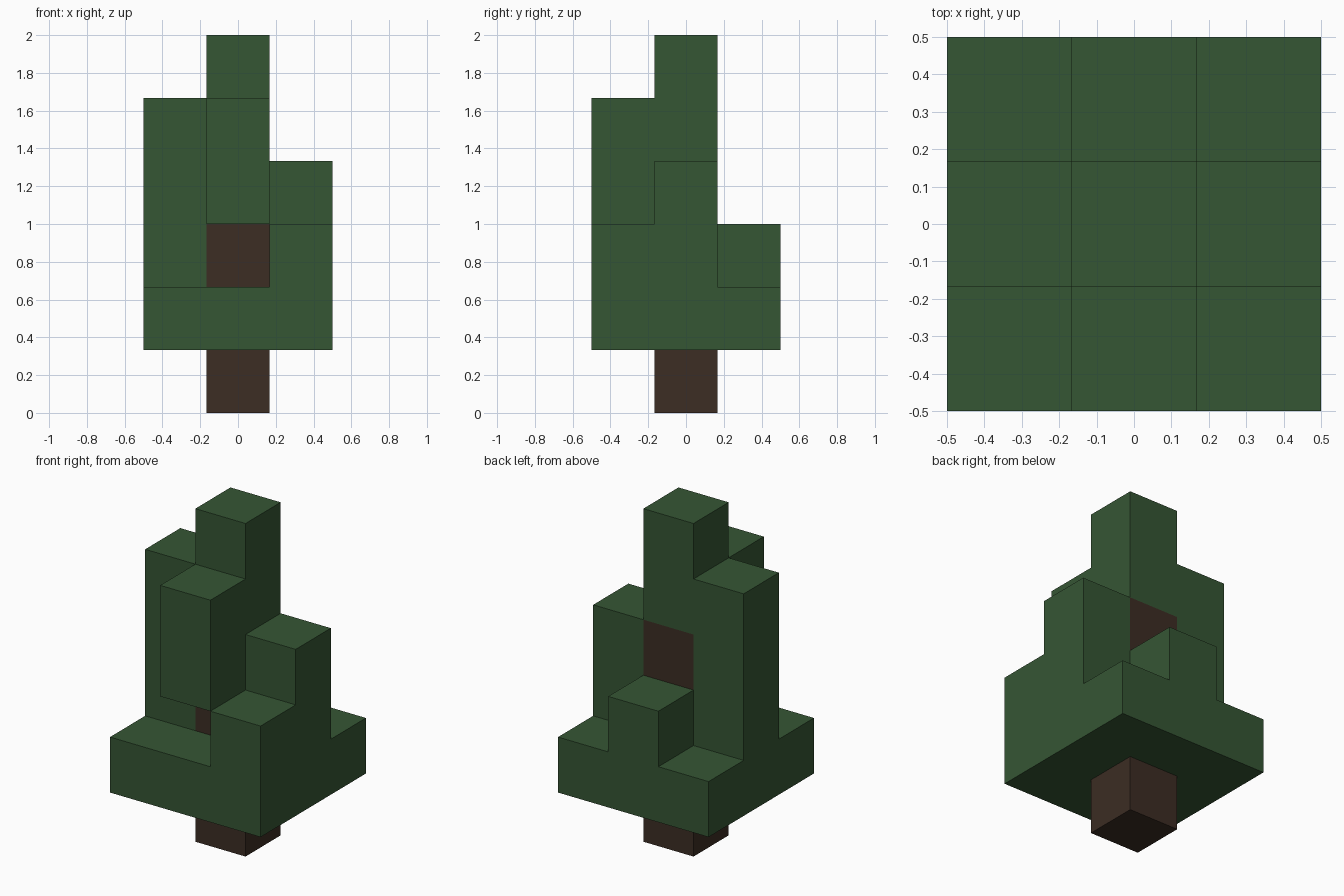
import bpy
import bmesh
import math
from mathutils import Vector

if "Cube" in bpy.data.objects:
    bpy.data.objects.remove(bpy.data.objects["Cube"], do_unlink=True)

CELL = 1 / 3


def make_material(name, color):
    mat = bpy.data.materials.new(name)
    mat.use_nodes = True
    mat.diffuse_color = color
    mat.node_tree.nodes["Principled BSDF"].inputs["Base Color"].default_value = color
    return mat


def column(x, y, bottom, top):
    """Grid cells of one upright column, from level bottom up to level top."""
    return {(x, y, z) for z in range(bottom, top)}


def build_blocks(name, cells, solid, mat):
    """Mesh the outer skin of the cells, skipping sides that touch another block."""
    bm = bmesh.new()
    for cell in sorted(cells):
        centre = Vector(cell) + Vector((0, 0, 0.5))
        for axis in range(3):
            for sign in (-1, 1):
                n = Vector((0, 0, 0))
                n[axis] = sign
                if tuple(int(c) for c in Vector(cell) + n) in solid:
                    continue
                u = Vector((n.y, n.z, n.x))
                v = n.cross(u)
                corners = [centre + (n + a * u + b * v) / 2
                           for a, b in ((-1, -1), (1, -1), (1, 1), (-1, 1))]
                bm.faces.new([bm.verts.new(c * CELL) for c in corners])
    # Weld the squares and merge them into large flat sides
    bmesh.ops.remove_doubles(bm, verts=bm.verts, dist=0.001)
    bmesh.ops.dissolve_limit(bm, angle_limit=math.radians(1),
                             verts=bm.verts, edges=bm.edges)
    mesh = bpy.data.meshes.new(name)
    bm.to_mesh(mesh)
    bm.free()
    mesh.materials.append(mat)
    obj = bpy.data.objects.new(name, mesh)
    bpy.context.collection.objects.link(obj)


# Trunk runs up the middle into the crown
trunk = column(0, 0, 0, 4)

# Wide lower layer of leaves around the trunk
leaves = {(x, y, 1) for x in (-1, 0, 1) for y in (-1, 0, 1)} - trunk

leaves |= column(0, 0, 4, 6)     # tree top
leaves |= column(-1, 0, 2, 5)    # tall side branch
leaves |= column(1, 0, 2, 4)     # short side branch
leaves |= column(0, -1, 3, 5)    # hanging front branch
leaves |= column(1, -1, 2, 3)    # front corner clump
leaves |= column(0, 1, 2, 3)     # back clump

solid = trunk | leaves
build_blocks("trunk", trunk, solid, make_material("dark brown bark", (0.045, 0.026, 0.017, 1)))
build_blocks("leaves", leaves, solid, make_material("dark green leaves", (0.036, 0.092, 0.034, 1)))
